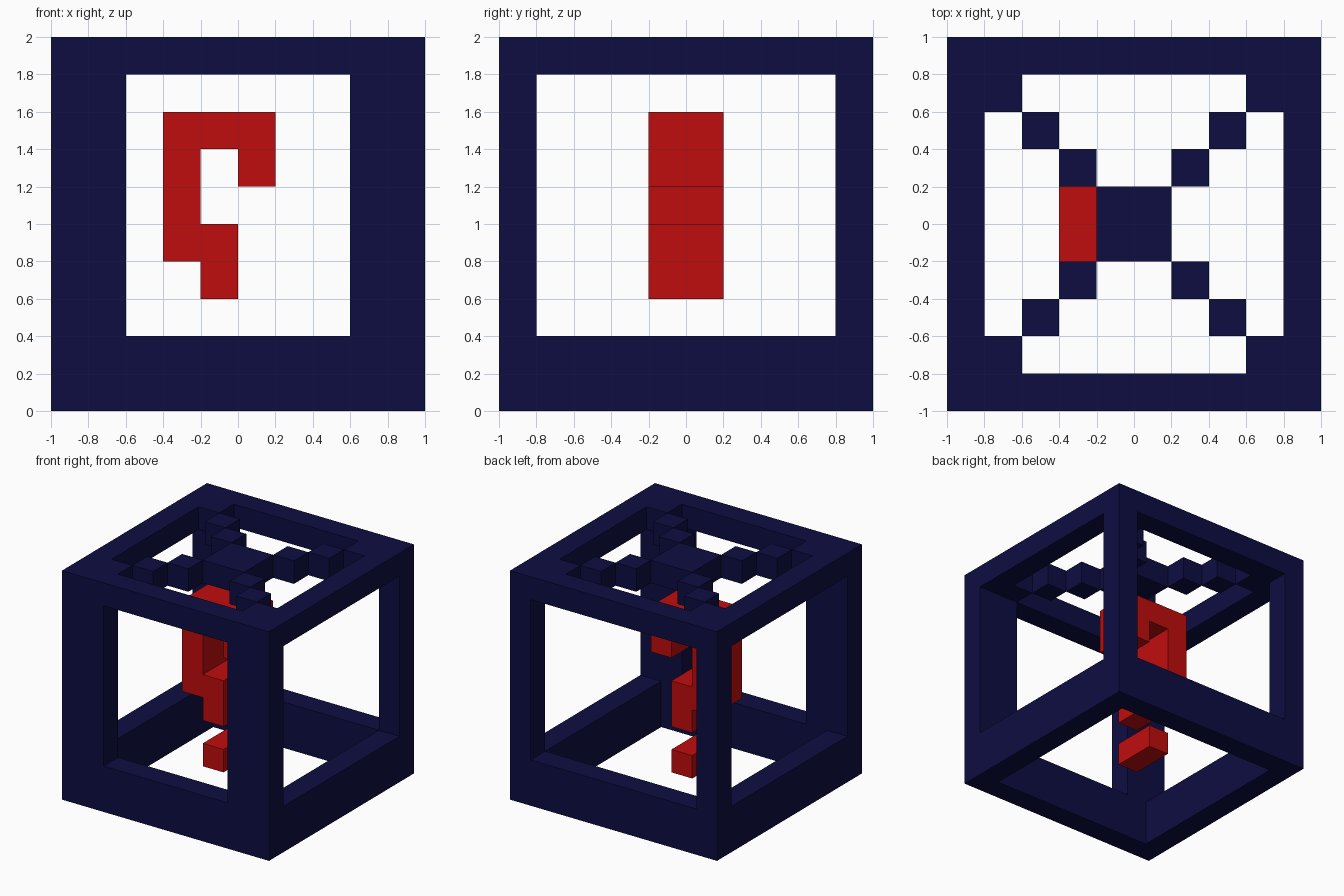
import bpy
import bmesh

cube = bpy.data.objects.get("Cube")
if cube:
    bpy.data.objects.remove(cube, do_unlink=True)


def material(name, rgb):
    m = bpy.data.materials.new(name)
    m.use_nodes = True
    m.diffuse_color = (*rgb, 1)
    m.node_tree.nodes["Principled BSDF"].inputs["Base Color"].default_value = (*rgb, 1)
    return m


NAVY = material("navy blue", (0.004, 0.004, 0.055))
RED = material("red", (0.53, 0.004, 0.004))


def finish(name, bm, mat):
    bmesh.ops.recalc_face_normals(bm, faces=bm.faces[:])
    mesh = bpy.data.meshes.new(name)
    bm.to_mesh(mesh)
    bm.free()
    mesh.materials.append(mat)
    obj = bpy.data.objects.new(name, mesh)
    bpy.context.collection.objects.link(obj)
    return obj


def box(name, x, y, z, mat):
    """Box from (low, high) spans on each axis."""
    bm = bmesh.new()
    bmesh.ops.create_cube(bm, size=1)
    for v in bm.verts:
        v.co = [span[0] if c < 0 else span[1] for c, span in zip(v.co, (x, y, z))]
    return finish(name, bm, mat)


def span(side, a, b):
    return tuple(sorted((side * a, side * b)))


# Cage: deep lower ring and thin upper ring
for level, z in (("lower", (0, 0.4)), ("upper", (1.8, 2))):
    for side, label in ((-1, "front"), (1, "back")):
        box(f"{level}_{label}_bar", (-1, 1), span(side, 0.8, 1), z, NAVY)
    for side, label in ((-1, "right"), (1, "left")):
        box(f"{level}_{label}_bar", span(side, 0.8, 1), (-0.8, 0.8), z, NAVY)

# Corner posts: the front pair is twice as wide as the back pair
for sx, side in ((-1, "right"), (1, "left")):
    box(f"front_{side}_post", span(sx, 0.6, 1), (-1, -0.8), (0.4, 1.8), NAVY)
    box(f"back_{side}_post", span(sx, 0.8, 1), (0.8, 1), (0.4, 1.8), NAVY)

# Roof: centre plate with stepped diagonal blocks out to each corner
box("roof_centre", (-0.2, 0.2), (-0.2, 0.2), (1.8, 2), NAVY)
for sx, side in ((-1, "right"), (1, "left")):
    for sy, end in ((-1, "front"), (1, "back")):
        for i in range(3):
            a = 0.2 + 0.2 * i
            box(f"roof_step_{end}_{side}_{i + 1}", span(sx, a, a + 0.2),
                span(sy, a, a + 0.2), (1.8, 2), NAVY)

# Floating hook: stepped outline extruded front to back
outline = [(-0.4, 1.6), (0.2, 1.6), (0.2, 1.2), (0, 1.2), (0, 1.4), (-0.2, 1.4),
           (-0.2, 1.0), (0, 1.0), (0, 0.6), (-0.2, 0.6), (-0.2, 0.8), (-0.4, 0.8)]
bm = bmesh.new()
face = bm.faces.new([bm.verts.new((x, -0.2, z)) for x, z in outline])
ext = bmesh.ops.extrude_face_region(bm, geom=[face], use_keep_orig=True)
moved = [g for g in ext["geom"] if isinstance(g, bmesh.types.BMVert)]
bmesh.ops.translate(bm, verts=moved, vec=(0, 0.4, 0))
finish("hook", bm, RED)

# Block below the hook
box("hook_dot", (-0.2, 0), (-0.2, 0.2), (0.2, 0.4), RED)
